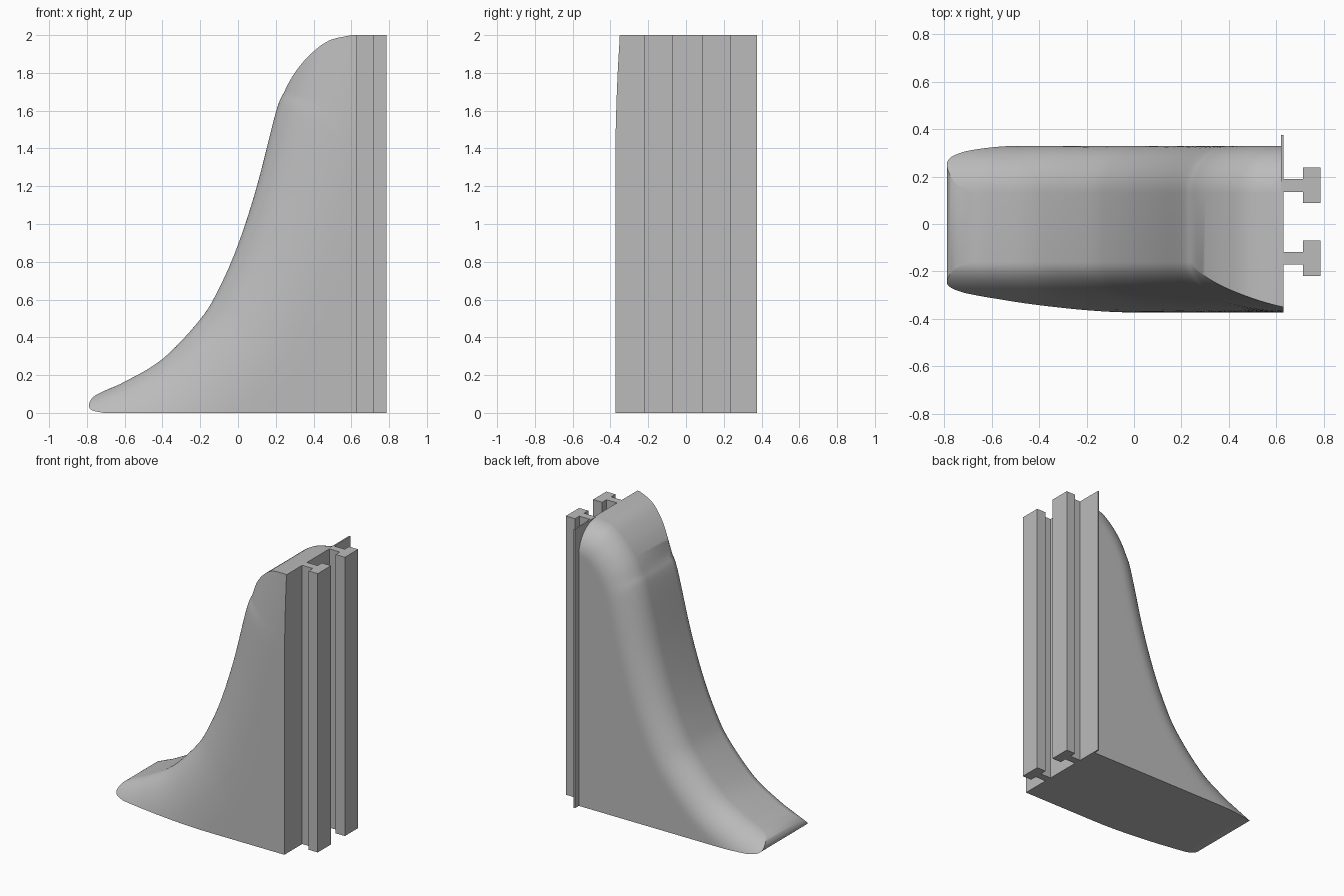
import bpy, bmesh, math
from mathutils import Vector
from mathutils.geometry import intersect_point_line

cube = bpy.data.objects.get("Cube")
if cube:
    bpy.data.objects.remove(cube, do_unlink=True)

grey = bpy.data.materials.new("light grey")
grey.use_nodes = True
colour = (0.5, 0.5, 0.5, 1)
grey.diffuse_color = colour
grey.node_tree.nodes["Principled BSDF"].inputs["Base Color"].default_value = colour

BACK = 0.63
STEPS = 28


def finish(bm, name):
    bmesh.ops.recalc_face_normals(bm, faces=bm.faces)
    mesh = bpy.data.meshes.new(name)
    bm.to_mesh(mesh)
    bm.free()
    mesh.materials.append(grey)
    obj = bpy.data.objects.new(name, mesh)
    bpy.context.collection.objects.link(obj)
    return obj


def prism(name, outline):
    """Upright extrusion of an xy outline over the full height."""
    bm = bmesh.new()
    face = bm.faces.new([bm.verts.new((x, y, 0)) for x, y in outline])
    top = bmesh.ops.extrude_face_region(bm, geom=[face])["geom"]
    bmesh.ops.translate(bm, vec=(0, 0, 2), verts=[v for v in top if isinstance(v, bmesh.types.BMVert)])
    return finish(bm, name)


def spline(points, n):
    """Catmull-Rom curve through the points."""
    pts = [Vector(p) for p in points]
    pts = [2 * pts[0] - pts[1]] + pts + [2 * pts[-1] - pts[-2]]
    out = []
    for a, b, c, d in zip(pts, pts[1:], pts[2:], pts[3:]):
        for k in range(n):
            t = k / n
            out.append(0.5 * (2 * b + (c - a) * t + (2 * a - 5 * b + 4 * c - d) * t * t
                              + (3 * b - a - 3 * c + d) * t ** 3))
    return out + [pts[-2]]


def distance(p, line):
    best = 9.0
    for a, b in zip(line, line[1:]):
        q, t = intersect_point_line(p, a, b)
        q = a.lerp(b, min(1, max(0, t)))
        best = min(best, (q.to_2d() - p).length)
    return best


def bulge(d, radius):
    return math.sqrt(1 - (1 - min(d / radius, 1)) ** 2)


# Sloping profile from under the nose to the top
profile = spline([(-0.71, 0), (-0.77, 0.013), (-0.79, 0.04), (-0.765, 0.085), (-0.7, 0.12),
                  (-0.6, 0.165), (-0.4, 0.285), (-0.2, 0.495), (-0.1, 0.66), (0, 0.89),
                  (0.1, 1.2), (0.2, 1.59), (0.245, 1.7), (0.3, 1.8), (0.38, 1.895),
                  (0.48, 1.97), (0.6, 2)], 6)

# Guide lines that the two side roundings follow
slope = [p for p in profile if p.x > -0.7 and p.y > 0.1]
nose = [Vector((-0.94, 0.02))]
left_guide = nose + slope + [Vector((0.7, 2))]
right_guide = nose + [p for p in slope if p.y < 1.7] + [Vector((0.245, 1.7)), Vector((0.36, 2.04))]

# Body: horizontal slices bridged together
bm = bmesh.new()
rings = []
for p in profile:
    left, right = [], []
    for k in range(STEPS + 1):
        x = p.x + (BACK - p.x) * (k / STEPS) ** 2
        q = Vector((x, p.y))
        left.append((x, 0.13 + 0.2 * bulge(distance(q, left_guide), 0.2), p.y))
        right.append((x, -0.16 - 0.214 * bulge(distance(q, right_guide), 0.5), p.y))
    rings.append([bm.verts.new(c) for c in left + right[::-1]])
for low, high in zip(rings, rings[1:]):
    for i in range(len(low)):
        j = (i + 1) % len(low)
        bm.faces.new((low[i], low[j], high[j], high[i]))
bm.faces.new(rings[0])
bm.faces.new(rings[-1])
body = finish(bm, "curved_body")
bpy.ops.object.select_all(action="DESELECT")
body.select_set(True)
bpy.context.view_layer.objects.active = body
bpy.ops.object.shade_smooth_by_angle(angle=math.radians(35))

# Thin flange along the back edge
prism("back_flange", [(0.62, 0.1), (BACK, 0.1), (BACK, 0.375), (0.62, 0.375)])

# Two T-shaped mounting rails
for name, y in (("left_rail", 0.163), ("right_rail", -0.145)):
    half = [(BACK, 0.027), (0.714, 0.027), (0.714, 0.075), (0.787, 0.075)]
    prism(name, [(x, y - h) for x, h in half] + [(x, y + h) for x, h in half[::-1]])
